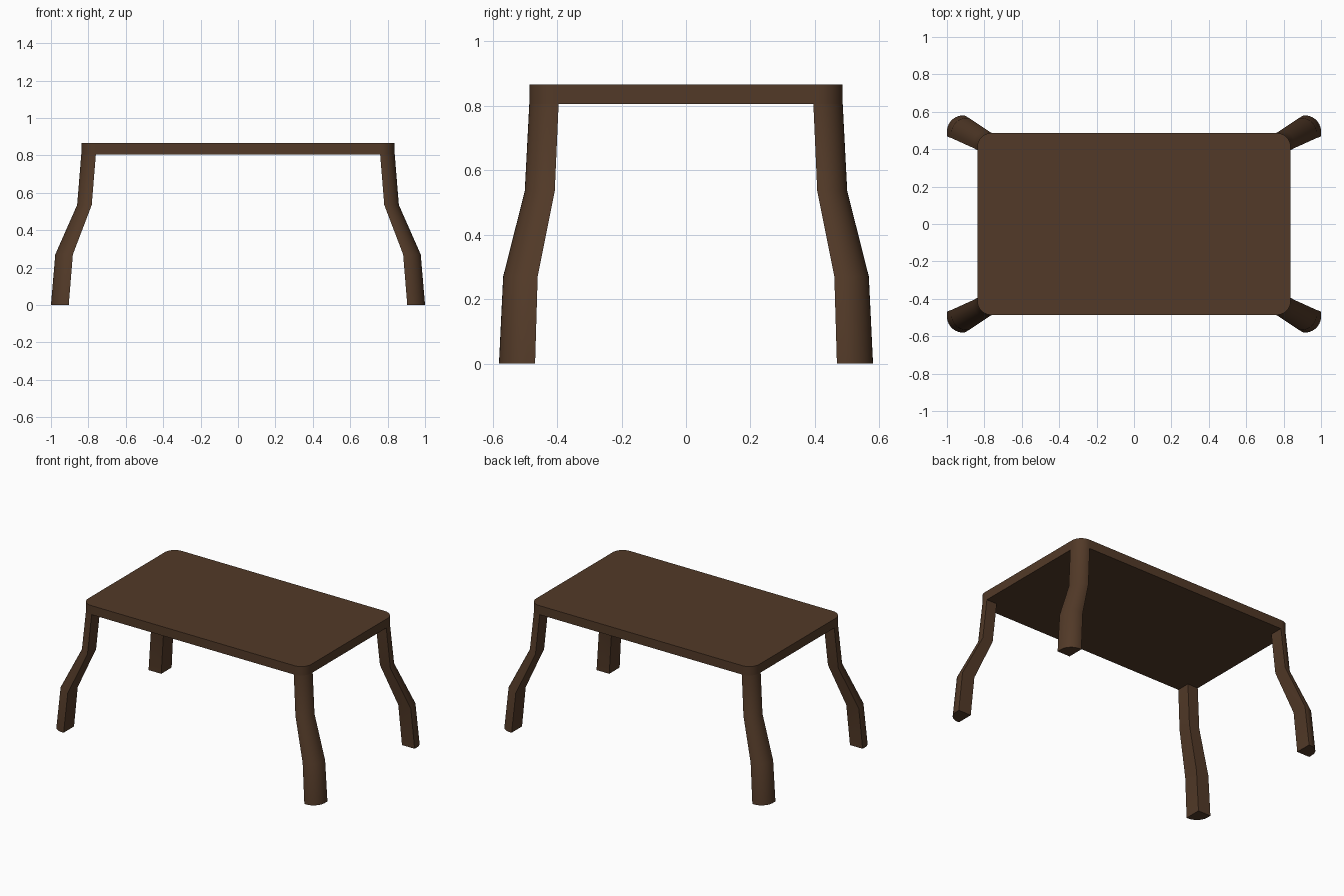
import bpy, bmesh, math

if "Cube" in bpy.data.objects:
    bpy.data.objects.remove(bpy.data.objects["Cube"])

wood = bpy.data.materials.new("dark brown wood")
wood.diffuse_color = (0.085, 0.042, 0.021, 1)
wood.use_nodes = True
wood.node_tree.nodes["Principled BSDF"].inputs["Base Color"].default_value = wood.diffuse_color


def loft(name, rings):
    """Skin closed rings of points, cap both ends, smooth the rounded sides."""
    bm = bmesh.new()
    loops = [[bm.verts.new(p) for p in ring] for ring in rings]
    for a, b in zip(loops, loops[1:]):
        for i in range(len(a)):
            j = (i + 1) % len(a)
            bm.faces.new((a[i], a[j], b[j], b[i]))
    bm.faces.new(loops[0])
    bm.faces.new(loops[-1])
    bmesh.ops.recalc_face_normals(bm, faces=bm.faces)
    mesh = bpy.data.meshes.new(name)
    bm.to_mesh(mesh)
    bm.free()
    obj = bpy.data.objects.new(name, mesh)
    bpy.context.collection.objects.link(obj)
    mesh.materials.append(wood)
    bpy.ops.object.select_all(action='DESELECT')
    obj.select_set(True)
    bpy.context.view_layer.objects.active = obj
    bpy.ops.object.shade_smooth_by_angle(angle=math.radians(25))
    return obj


def corner_arc(x, y, r, steps=10):
    """Quarter arc rounding the outer corner (x, y) of the first quadrant."""
    angles = [math.pi / 2 * i / steps for i in range(steps + 1)]
    return [(x - r + r * math.cos(a), y - r + r * math.sin(a)) for a in angles]


# tabletop: rounded rectangle slab
arc = corner_arc(0.838, 0.486, 0.075)
outline = (arc + [(-x, y) for x, y in reversed(arc)]
           + [(-x, -y) for x, y in arc] + [(x, -y) for x, y in reversed(arc)])
loft("tabletop", [[(x, y, z) for x, y in outline] for z in (0.805, 0.866)])

# legs: square inner corner, rounded outer corner, splayed in three segments
# each station: z, inner x, outer x, inner y, outer y, corner radius
stations = [
    (0.0, 0.905, 1.0, 0.468, 0.580, 0.085),
    (0.27, 0.883, 0.977, 0.460, 0.567, 0.083),
    (0.535, 0.782, 0.860, 0.407, 0.500, 0.075),
    (0.805, 0.760, 0.838, 0.395, 0.486, 0.075),
]
rings = [[(xi, yi, z), (xo, yi, z)] + [(x, y, z) for x, y in corner_arc(xo, yo, r)]
         + [(xi, yo, z)] for z, xi, xo, yi, yo, r in stations]
for side_x, name_x in ((-1, "left"), (1, "right")):
    for side_y, name_y in ((-1, "front"), (1, "back")):
        loft(f"{name_y}_{name_x}_leg",
             [[(x * side_x, y * side_y, z) for x, y, z in ring] for ring in rings])
